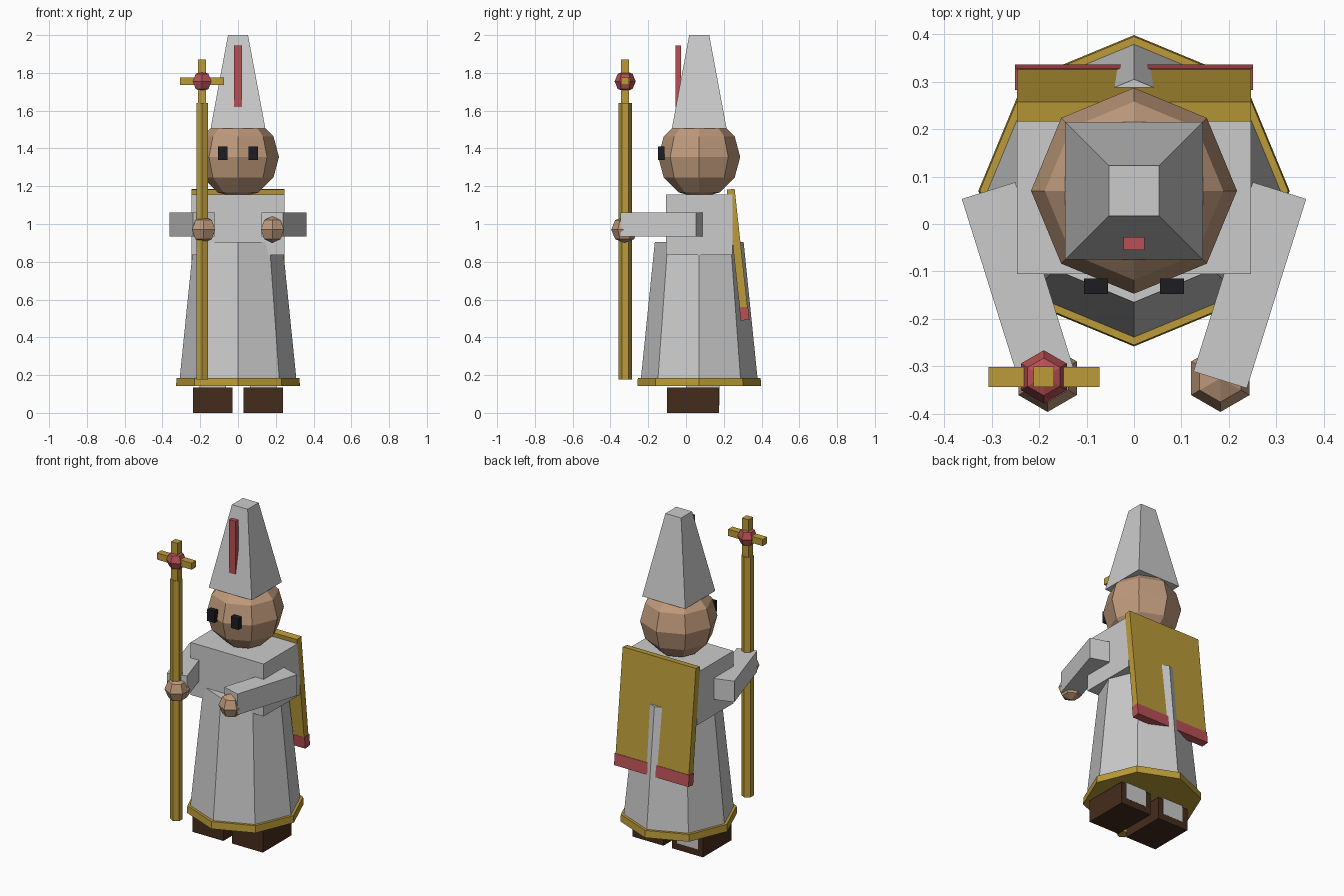
import bpy, bmesh
from math import sin, cos, pi, radians
from mathutils import Matrix

if "Cube" in bpy.data.objects:
    bpy.data.objects.remove(bpy.data.objects["Cube"])


def material(name, rgb):
    m = bpy.data.materials.new(name)
    m.diffuse_color = (*rgb, 1)
    m.use_nodes = True
    m.node_tree.nodes["Principled BSDF"].inputs["Base Color"].default_value = m.diffuse_color
    return m


GOLD = material("gold", (0.50, 0.33, 0.04))
RED = material("red", (0.48, 0.08, 0.09))
SKIN = material("skin", (0.52, 0.32, 0.20))
BROWN = material("brown", (0.06, 0.025, 0.012))
BLACK = material("black", (0.012, 0.012, 0.016))


def finish(name, bm, mat=None):
    bmesh.ops.recalc_face_normals(bm, faces=bm.faces)
    mesh = bpy.data.meshes.new(name)
    bm.to_mesh(mesh)
    bm.free()
    ob = bpy.data.objects.new(name, mesh)
    bpy.context.collection.objects.link(ob)
    if mat:
        mesh.materials.append(mat)
    return ob


def box(name, center, size, mat=None, rot=(0, 'Z')):
    bm = bmesh.new()
    bmesh.ops.create_cube(bm, size=1)
    bm.transform(Matrix.Translation(center)
                 @ Matrix.Rotation(radians(rot[0]), 4, rot[1])
                 @ Matrix.Diagonal((*size, 1)))
    return finish(name, bm, mat)


def lathe(name, xy, profile, sides, phase, mat=None):
    """Stack of flat-sided rings given as (radius, z), capped at both ends."""
    bm = bmesh.new()
    rings = []
    for r, z in profile:
        rings.append([bm.verts.new((xy[0] + r * cos(phase + 2 * pi * i / sides),
                                    xy[1] + r * sin(phase + 2 * pi * i / sides), z))
                      for i in range(sides)])
    for a, b in zip(rings, rings[1:]):
        for i in range(sides):
            j = (i + 1) % sides
            bm.faces.new((a[i], a[j], b[j], b[i]))
    bm.faces.new(rings[0])
    bm.faces.new(rings[-1])
    bmesh.ops.remove_doubles(bm, verts=bm.verts, dist=1e-5)
    return finish(name, bm, mat)


def ball(name, c, r, sides, rows, mat):
    profile = [(max(r * sin(pi * k / rows), 1e-7), c[2] - r * cos(pi * k / rows))
               for k in range(rows + 1)]
    return lathe(name, c[:2], profile, sides, pi / 2, mat)


# robe
lathe("robe_skirt", (0, 0.07), [(0.311, 0.16), (0.235, 0.905)], 8, pi / 2)
lathe("robe_hem", (0, 0.07), [(0.328, 0.142), (0.325, 0.185)], 8, pi / 2, GOLD)
box("torso", (0, 0.07, 0.995), (0.494, 0.35, 0.32))

# head and tall hat
ball("head", (0, 0.07, 1.355), 0.217, 8, 6, SKIN)
lathe("hat", (0, 0.07), [(0.145 * 2 ** 0.5, 1.505), (0.053 * 2 ** 0.5, 2.0)], 4, pi / 4)
box("hat_stripe", (0, -0.041, 1.783), (0.044, 0.027, 0.325), RED)

# paired parts
for s, side in ((-1, "left"), (1, "right")):
    box(side + "_eye", (s * 0.08, -0.131, 1.375), (0.05, 0.032, 0.07), BLACK)
    box(side + "_arm", (s * 0.244, -0.129, 0.997), (0.118, 0.418, 0.128), None, (-s * 17.4, 'Z'))
    ball(side + "_hand", (s * 0.182, -0.325, 0.97), 0.071, 6, 4, SKIN)
    box(side + "_shoe", (s * 0.133, 0.038, 0.067), (0.208, 0.275, 0.134), BROWN)
    box(side + "_leg", (s * 0.133, 0.088, 0.13), (0.14, 0.177, 0.18))

# cape hanging down the back, with a coloured lower band
box("cape", (0, 0.2705, 0.872), (0.494, 0.042, 0.627), GOLD, (6.2, 'X'))
box("cape_band", (0, 0.309, 0.526), (0.502, 0.046, 0.07), RED, (6.2, 'X'))

# staff with cross finial
SX, SY = -0.19, -0.322
lathe("staff_shaft", (SX, SY), [(0.035, 0.177), (0.035, 1.64)], 6, pi / 2, GOLD)
box("staff_cross_post", (SX, SY, 1.75), (0.043, 0.043, 0.24), GOLD)
box("staff_cross_bar", (SX, SY, 1.755), (0.234, 0.042, 0.04), GOLD)
ball("staff_orb", (SX, SY, 1.755), 0.056, 6, 4, RED)
